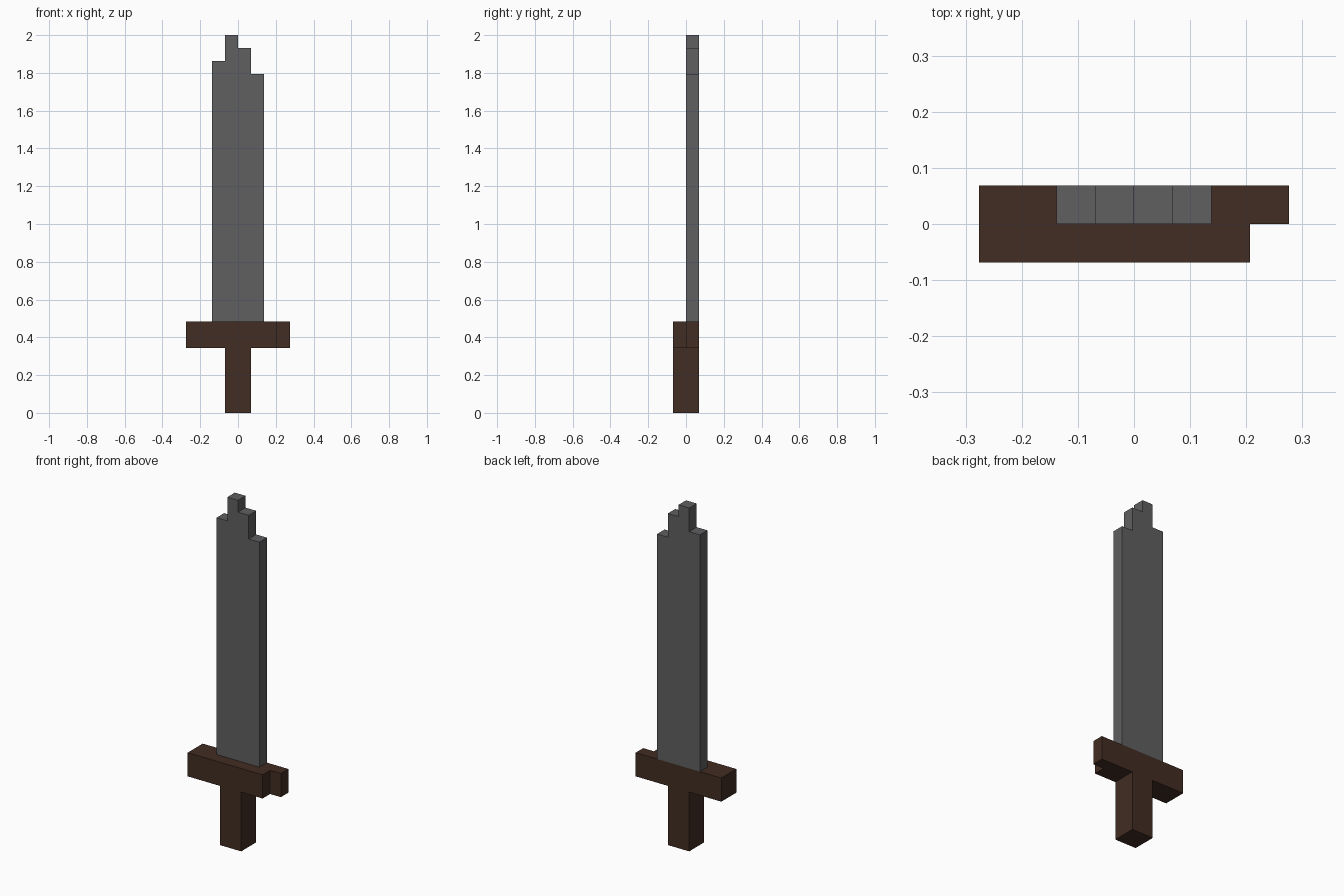
import bpy
import bmesh
from mathutils import Vector

if "Cube" in bpy.data.objects:
    bpy.data.objects.remove(bpy.data.objects["Cube"])

U = 2 / 29  # one block of the stepped grid


def material(name, colour):
    mat = bpy.data.materials.new(name)
    mat.diffuse_color = (*colour, 1)
    mat.use_nodes = True
    mat.node_tree.nodes["Principled BSDF"].inputs["Base Color"].default_value = mat.diffuse_color
    return mat


def prism(name, outline, direction, mat):
    """Extrude a flat outline, all measured in blocks, into a solid."""
    bm = bmesh.new()
    face = bm.faces.new([bm.verts.new(Vector(p) * U) for p in outline])
    ext = bmesh.ops.extrude_face_region(bm, geom=[face], use_keep_orig=True)
    verts = [v for v in ext["geom"] if isinstance(v, bmesh.types.BMVert)]
    bmesh.ops.translate(bm, verts=verts, vec=Vector(direction) * U)
    bmesh.ops.recalc_face_normals(bm, faces=bm.faces)
    mesh = bpy.data.meshes.new(name)
    bm.to_mesh(mesh)
    bm.free()
    mesh.materials.append(mat)
    obj = bpy.data.objects.new(name, mesh)
    bpy.context.collection.objects.link(obj)
    return obj


steel = material("dark steel", (0.116, 0.116, 0.120))
wood = material("dark brown wood", (0.054, 0.026, 0.016))

# Handle: square post
prism("handle", [(-1, -1, 0), (1, -1, 0), (1, 1, 0), (-1, 1, 0)], (0, 0, 5), wood)

# Crossguard: bar with the front right corner block missing
guard = [(-4, -1), (3, -1), (3, 0), (4, 0), (4, 1), (-4, 1)]
prism("crossguard", [(x, y, 5) for x, y in guard], (0, 0, 2), wood)

# Blade: four columns of different heights form the stepped tip
outline = [(2, 0, 7), (-2, 0, 7)]
for x, top in zip(range(-2, 2), (27, 29, 28, 26)):
    outline += [(x, 0, top), (x + 1, 0, top)]
prism("blade", outline, (0, 1, 0), steel)
